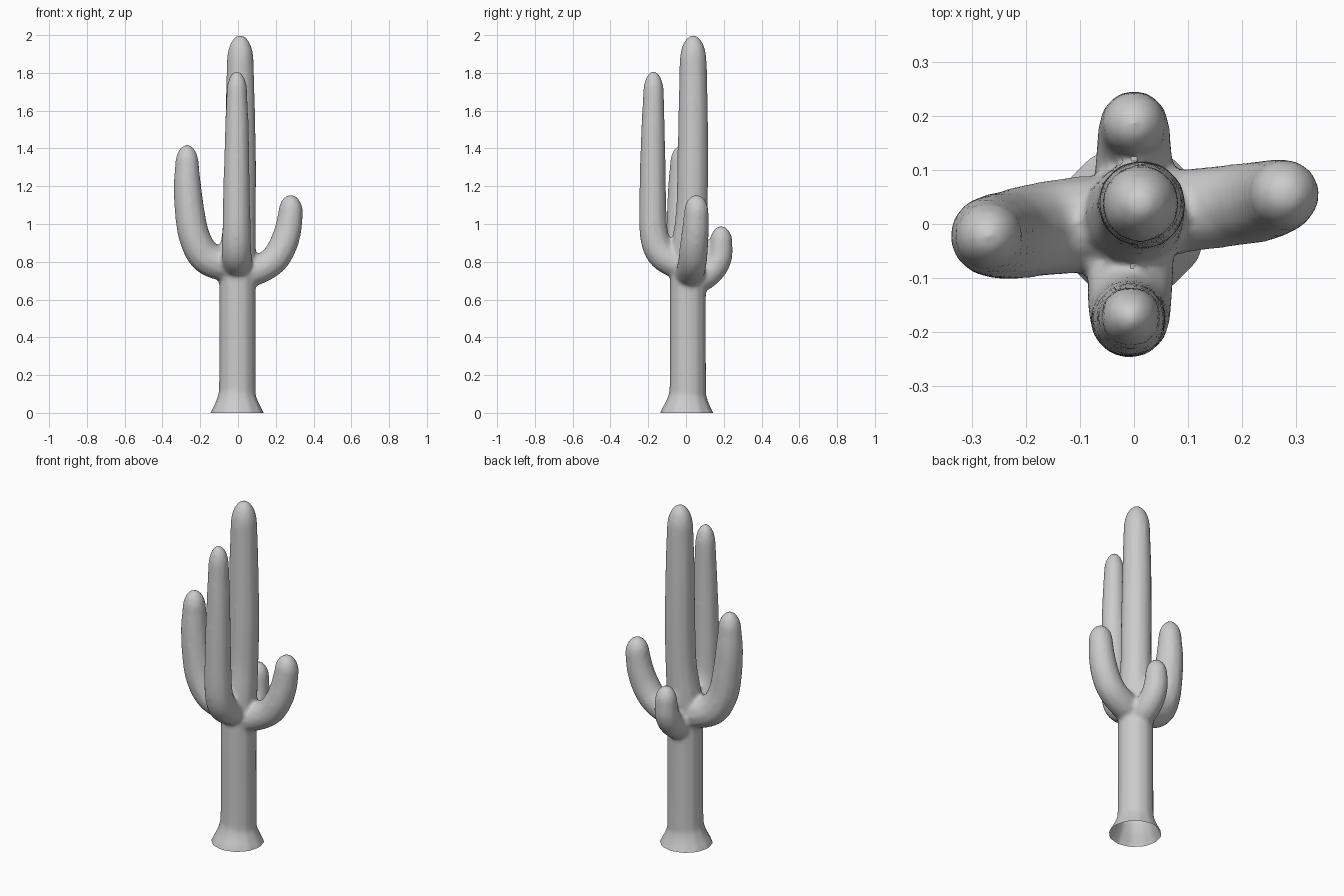
import bpy, bmesh, math
from mathutils import Vector

if "Cube" in bpy.data.objects:
    bpy.data.objects.remove(bpy.data.objects["Cube"])

material = bpy.data.materials.new("plain_grey")
material.use_nodes = True
GREY = (0.6, 0.6, 0.6, 1)
material.diffuse_color = GREY
material.node_tree.nodes["Principled BSDF"].inputs["Base Color"].default_value = GREY


def spline(points, steps=8):
    """Smooth path through (x, y, z, radius) points."""
    p = [Vector(q) for q in points]
    p = [2 * p[0] - p[1]] + p + [2 * p[-1] - p[-2]]
    out = []
    for a, b, c, d in zip(p, p[1:], p[2:], p[3:]):
        for i in range(steps):
            t = i / steps
            out.append(0.5 * (2 * b + (c - a) * t + (2 * a - 5 * b + 4 * c - d) * t * t
                              + (3 * b - a - 3 * c + d) * t ** 3))
    return out + [p[-2]]


def limb(name, points, dome):
    """Tapered round tube ending in a dome of the given height."""
    path = spline(points)
    end = path[-1]
    for i in range(1, 9):
        a = i / 8 * math.pi / 2
        path.append(Vector((end.x, end.y, end.z + dome * math.sin(a),
                            max(end.w * math.cos(a), 0.004))))
    curve = bpy.data.curves.new(name, 'CURVE')
    curve.dimensions = '3D'
    curve.bevel_depth = 1
    curve.bevel_resolution = 4
    curve.use_fill_caps = True
    s = curve.splines.new('POLY')
    s.points.add(len(path) - 1)
    for pt, q in zip(s.points, path):
        pt.co = (q.x, q.y, q.z, 1)
        pt.radius = q.w
    obj = bpy.data.objects.new(name, curve)
    bpy.context.collection.objects.link(obj)
    return obj


# Trunk with flared foot (runs below ground, trimmed later)
limbs = [limb("cactus", [
    (-.005, .005, -.06, .165), (-.005, .005, 0, .143), (-.005, .008, .08, .106),
    (-.003, .01, .16, .098), (-.003, .01, .6, .097), (0, .015, .85, .096),
    (.01, .03, 1.05, .085), (.014, .036, 1.3, .083), (.012, .038, 1.6, .079),
    (.012, .038, 1.86, .072)], .14)]

# Four upturned arms
limbs += [
    limb("front_arm", [
        (-.005, 0, .78, .075), (-.005, -.07, .80, .08), (-.008, -.135, .85, .08),
        (-.008, -.17, .95, .076), (-.008, -.176, 1.15, .072),
        (-.006, -.175, 1.45, .065), (-.006, -.172, 1.69, .056)], .12),
    limb("right_arm", [
        (0, .01, .77, .08), (-.09, 0, .79, .09), (-.175, -.01, .83, .088),
        (-.23, -.02, .93, .084), (-.255, -.022, 1.06, .08),
        (-.268, -.022, 1.2, .074), (-.27, -.022, 1.31, .064)], .11),
    limb("left_arm", [
        (0, .01, .73, .08), (.1, .025, .755, .078), (.185, .035, .805, .077),
        (.235, .042, .88, .076), (.265, .05, .97, .072),
        (.279, .055, 1.06, .066)], .095),
    limb("back_arm", [
        (0, .02, .70, .07), (0, .09, .72, .074), (0, .15, .77, .07),
        (0, .18, .83, .066), (0, .186, .90, .061)], .09),
]

# Fuse the limbs into one soft-jointed body
bpy.ops.object.select_all(action='DESELECT')
for obj in limbs:
    obj.select_set(True)
cactus = limbs[0]
bpy.context.view_layer.objects.active = cactus
bpy.ops.object.convert(target='MESH')
bpy.ops.object.join()
cactus = bpy.context.view_layer.objects.active
remesh = cactus.modifiers.new("fuse", 'REMESH')
remesh.mode = 'VOXEL'
remesh.voxel_size = 0.011
soften = cactus.modifiers.new("soften", 'SMOOTH')
soften.factor = 0.5
soften.iterations = 8
bpy.ops.object.convert(target='MESH')

# Trim the foot at ground level, leaving the shell open underneath
bm = bmesh.new()
bm.from_mesh(cactus.data)
bmesh.ops.bisect_plane(bm, geom=bm.verts[:] + bm.edges[:] + bm.faces[:],
                       plane_co=(0, 0, 0), plane_no=(0, 0, 1), clear_inner=True)
bm.to_mesh(cactus.data)
bm.free()

cactus.data.materials.clear()
cactus.data.materials.append(material)
bpy.ops.object.shade_smooth_by_angle(angle=math.radians(50))
